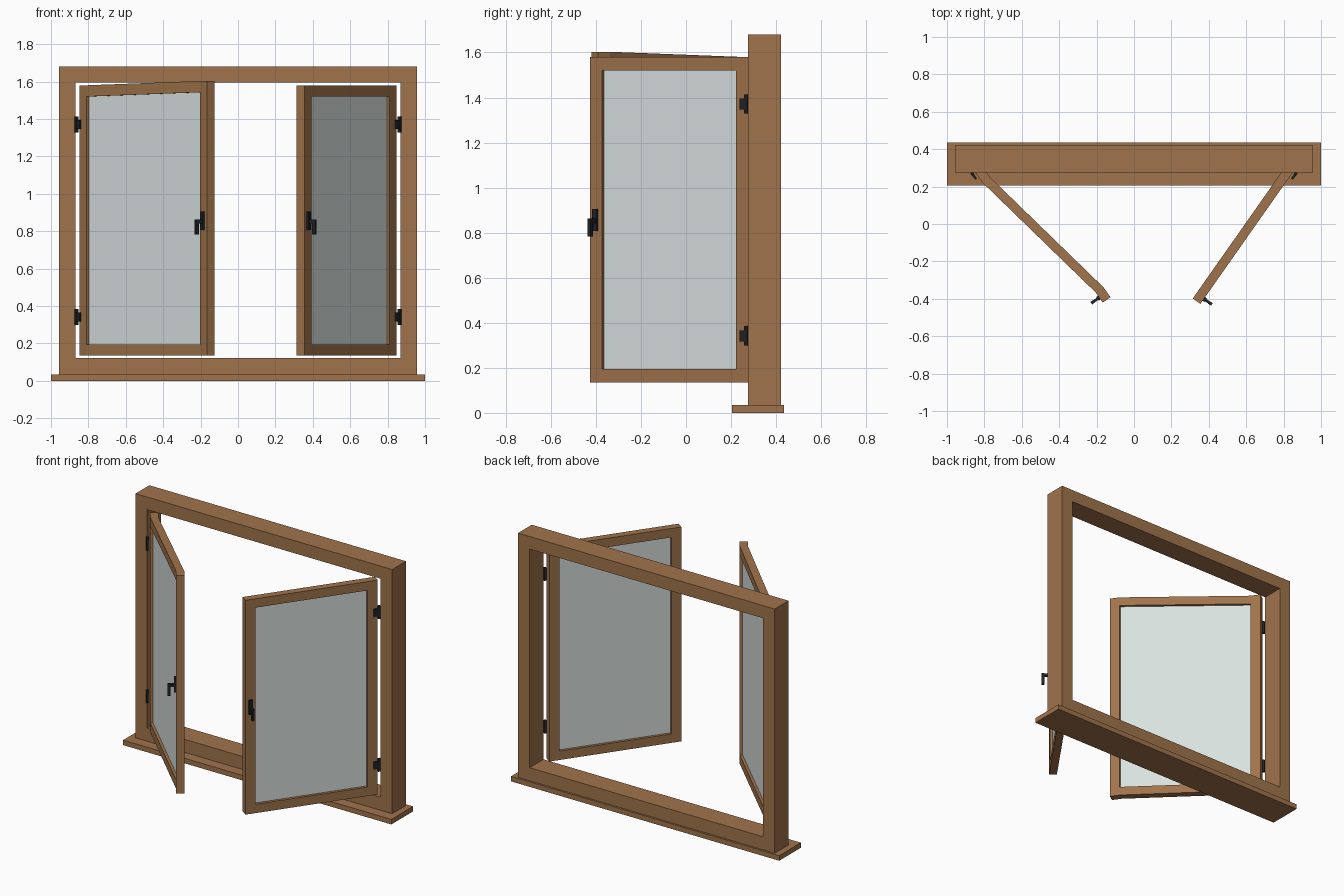
import bpy, bmesh
from mathutils import Vector

if "Cube" in bpy.data.objects:
    bpy.data.objects.remove(bpy.data.objects["Cube"])


def material(name, rgb):
    m = bpy.data.materials.new(name)
    m.diffuse_color = (*rgb, 1.0)
    m.use_nodes = True
    m.node_tree.nodes["Principled BSDF"].inputs["Base Color"].default_value = m.diffuse_color
    return m


WOOD = material("brown_wood", (0.352, 0.174, 0.072))
GLASS = material("pale_glass", (0.70, 0.76, 0.75))
METAL = material("black_metal", (0.014, 0.016, 0.018))


def block(name, plan, lo, hi, mat):
    """Six-sided block from a four-point plan, with a bottom and top height per point."""
    bm = bmesh.new()
    b = [bm.verts.new((p[0], p[1], z)) for p, z in zip(plan, lo)]
    t = [bm.verts.new((p[0], p[1], z)) for p, z in zip(plan, hi)]
    bm.faces.new(b)
    bm.faces.new(t)
    for i in range(4):
        j = (i + 1) % 4
        bm.faces.new((b[i], b[j], t[j], t[i]))
    bmesh.ops.recalc_face_normals(bm, faces=bm.faces)
    me = bpy.data.meshes.new(name)
    bm.to_mesh(me)
    bm.free()
    me.materials.append(mat)
    ob = bpy.data.objects.new(name, me)
    bpy.context.collection.objects.link(ob)
    return ob


def box(name, x0, x1, y0, y1, z0, z1, mat):
    return block(name, [(x0, y0), (x1, y0), (x1, y1), (x0, y1)], [z0] * 4, [z1] * 4, mat)


def bar(name, start, out, along, d0, d1, w0, w1, z0, z1, mat):
    """Box set on a turned face: d is distance outward, w is distance along the face."""
    plan = [start + out * d + along * w for d, w in ((d0, w0), (d1, w0), (d1, w1), (d0, w1))]
    return block(name, plan, [z0] * 4, [z1] * 4, mat)


# Fixed frame and sill
Y0, Y1 = 0.275, 0.422
box("sill", -1, 1, 0.205, 0.435, 0, 0.034, WOOD)
box("left_post", -0.957, -0.87, Y0, Y1, 0.034, 1.68, WOOD)
box("right_post", 0.87, 0.957, Y0, Y1, 0.034, 1.68, WOOD)
box("head_rail", -0.87, 0.87, Y0, Y1, 1.595, 1.68, WOOD)
box("bottom_rail", -0.87, 0.87, Y0, Y1, 0.034, 0.122, WOOD)

THICK, STILE, RAIL, BASE = 0.05, 0.065, 0.06, 0.135


def sash(side, s, free_corner, free_top):
    """Open casement; s mirrors it, the free stile can sit wider and higher."""
    along = Vector((-0.574 * s, -0.819))      # hinge side towards free side
    out = Vector((0.819 * s, -0.574))         # outer face direction
    hinge = Vector((0.848 * s, Y0))
    free = Vector(free_corner)
    hinge_top = 1.58

    # Upright stiles
    bar(side + "_hinge_stile", hinge, out, along, 0, -THICK, 0, STILE, BASE, hinge_top, WOOD)
    bar(side + "_free_stile", free, out, along, 0, -THICK, 0, -STILE, BASE, free_top, WOOD)

    # Rails and pane run between the inner edges of the stiles
    a, b = hinge + along * STILE, free - along * STILE

    def span(name, d0, d1, lo, hi, mat):
        plan = [a + out * d0, b + out * d0, b + out * d1, a + out * d1]
        block(side + name, plan, [lo[0], lo[1], lo[1], lo[0]], [hi[0], hi[1], hi[1], hi[0]], mat)

    tops = (hinge_top, free_top)
    under = (hinge_top - RAIL, free_top - RAIL)
    span("_top_rail", 0, -THICK, under, tops, WOOD)
    span("_lower_rail", 0, -THICK, (BASE, BASE), (BASE + RAIL, BASE + RAIL), WOOD)
    span("_glass", -0.018, -0.032, (BASE + RAIL,) * 2, under, GLASS)

    # Handle: plate, stem and hanging lever
    grip = free - along * STILE / 2
    bar(side + "_handle_plate", grip, out, along, 0, 0.012, -0.012, 0.012, 0.807, 0.905, METAL)
    bar(side + "_handle_stem", grip, out, along, 0.012, 0.04, -0.007, 0.007, 0.842, 0.862, METAL)
    bar(side + "_handle_lever", grip, out, along, 0.034, 0.052, -0.008, 0.008, 0.782, 0.862, METAL)

    # Hinges: tall leaf on the post, short leaf reaching the sash
    for n, z in (("lower", 0.342), ("upper", 1.371)):
        pin = Vector((0.864 * s, 0.268))
        bar(f"{side}_{n}_hinge_post_leaf", pin, out, along, -0.008, 0.008, -0.008, 0.008,
            z - 0.043, z + 0.043, METAL)
        bar(f"{side}_{n}_hinge_sash_leaf", pin, out, along, -0.006, 0.006, 0.006, 0.034,
            z - 0.024, z + 0.024, METAL)


sash("right", 1, (0.355, -0.427), 1.58)
sash("left", -1, (-0.167, -0.420), 1.603)
